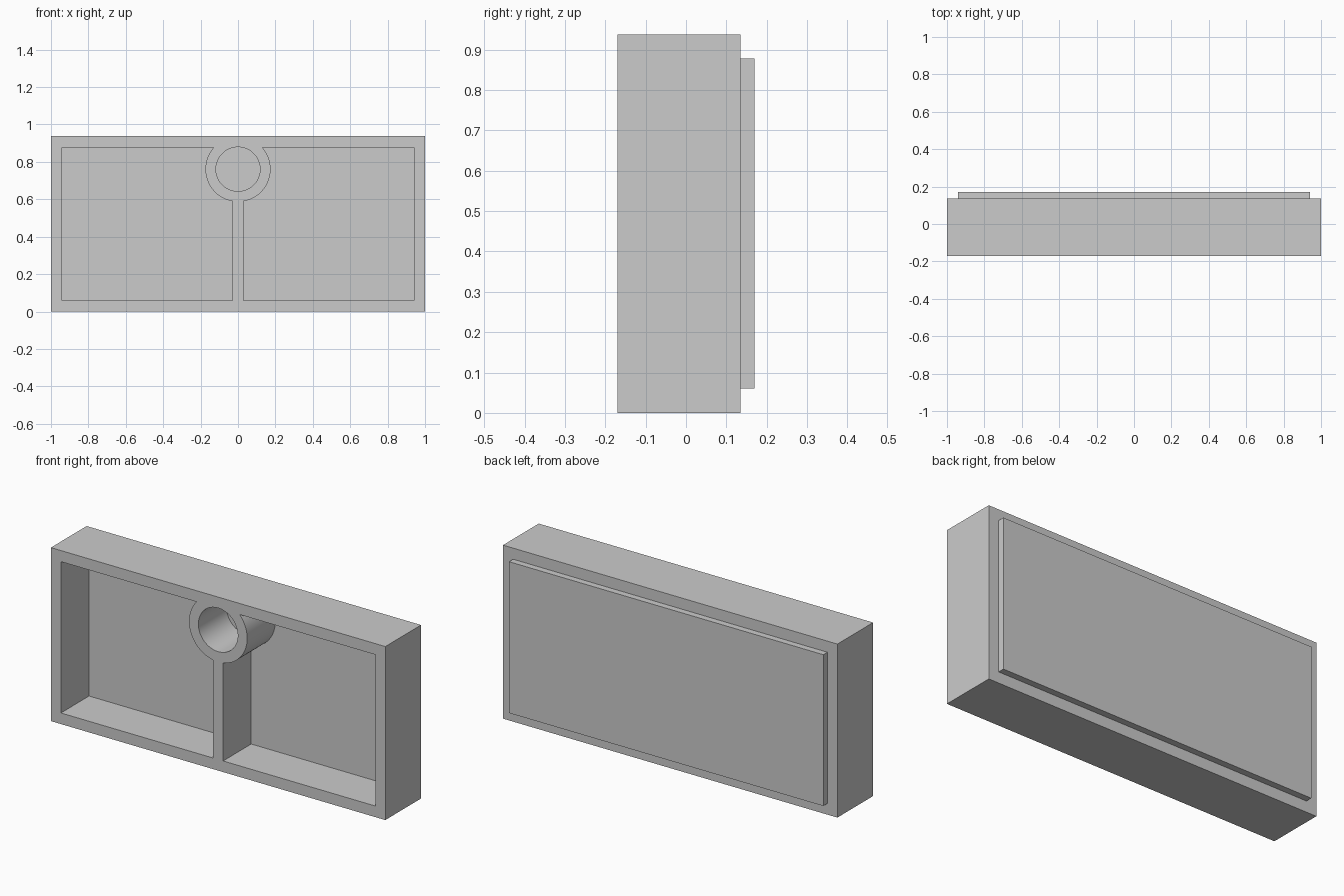
import bpy, bmesh, math

if "Cube" in bpy.data.objects:
    bpy.data.objects.remove(bpy.data.objects["Cube"])

W, H = 1.0, 0.938            # half width, height
FRONT, BACK, LIP = -0.17, 0.135, 0.17
FLOOR = 0.07                 # depth at which the pockets end
RIM = 0.06
CZ, R_HOLE, R_BOSS, RIB = 0.761, 0.118, 0.174, 0.03


def prism(name, outline, y0, y1):
    """Extrude an (x, z) outline from y0 to y1."""
    bm = bmesh.new()
    face = bm.faces.new([bm.verts.new((x, y0, z)) for x, z in outline])
    ext = bmesh.ops.extrude_face_region(bm, geom=[face])["geom"]
    verts = [v for v in ext if isinstance(v, bmesh.types.BMVert)]
    bmesh.ops.translate(bm, verts=verts, vec=(0, y1 - y0, 0))
    bmesh.ops.recalc_face_normals(bm, faces=bm.faces)
    mesh = bpy.data.meshes.new(name)
    bm.to_mesh(mesh)
    bm.free()
    ob = bpy.data.objects.new(name, mesh)
    bpy.context.collection.objects.link(ob)
    return ob


def arc(radius, a0, a1, n):
    return [(radius * math.cos(a0 + (a1 - a0) * i / n),
             CZ + radius * math.sin(a0 + (a1 - a0) * i / n)) for i in range(n + 1)]


# Block with a stepped panel on its back face
block = prism("hollow_block", [(-W, 0), (W, 0), (W, H), (-W, H)], FRONT, BACK)
bm = bmesh.new()
bm.from_mesh(block.data)
back = max(bm.faces, key=lambda f: f.calc_center_median().y)
bmesh.ops.inset_region(bm, faces=[back], thickness=RIM, use_even_offset=True)
ext = bmesh.ops.extrude_face_region(bm, geom=[back])["geom"]
bmesh.ops.translate(bm, verts=[v for v in ext if isinstance(v, bmesh.types.BMVert)],
                    vec=(0, LIP - BACK, 0))
if back.is_valid:
    bmesh.ops.delete(bm, geom=[back], context='FACES_ONLY')
bmesh.ops.recalc_face_normals(bm, faces=bm.faces)
bm.to_mesh(block.data)
bm.free()

# Pocket outline: rectangle with the round boss bitten out of the inner top corner
top = H - RIM
right = [(RIB, RIM), (W - RIM, RIM), (W - RIM, top)]
right += arc(R_BOSS, math.asin((top - CZ) / R_BOSS), -math.acos(RIB / R_BOSS), 32)
left = [(-x, z) for x, z in right]
hole = arc(R_HOLE, 0, math.tau, 64)[:-1]

# Cut the two pockets and the round socket from the front
for name, outline in (("pocket_right", right), ("pocket_left", left), ("socket", hole)):
    cutter = prism(name, outline, FRONT - 0.1, FLOOR)
    cutter.hide_render = True
    mod = block.modifiers.new(name, 'BOOLEAN')
    mod.operation, mod.solver, mod.object = 'DIFFERENCE', 'EXACT', cutter
    bpy.context.view_layer.objects.active = block
    bpy.ops.object.modifier_apply(modifier=mod.name)
    bpy.data.objects.remove(cutter)

# Smooth the round walls, keep the corners sharp
bpy.ops.object.select_all(action='DESELECT')
block.select_set(True)
bpy.context.view_layer.objects.active = block
bpy.ops.object.shade_smooth_by_angle(angle=math.radians(30))
